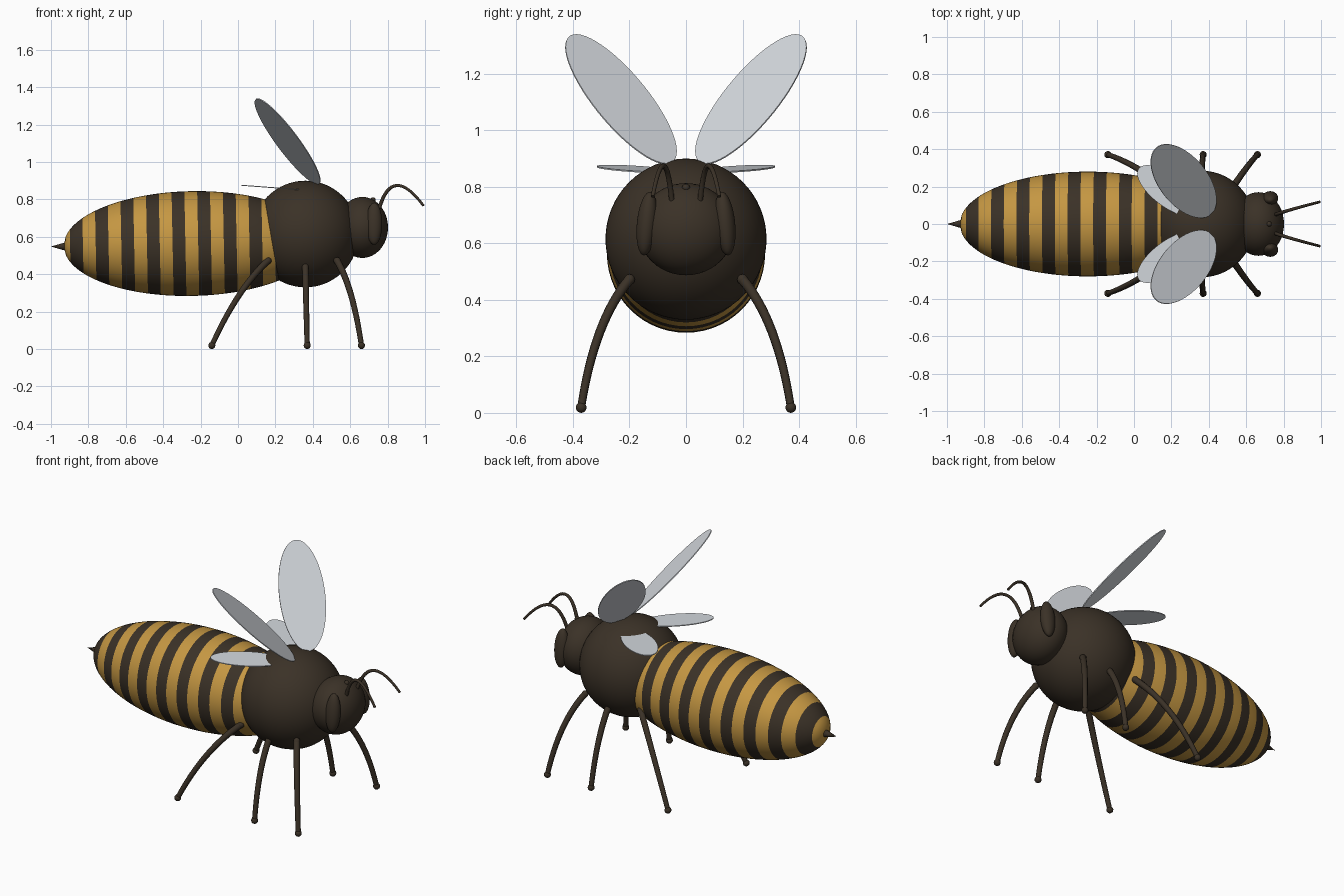
import bpy, bmesh, math
from mathutils import Vector, Matrix

if "Cube" in bpy.data.objects:
    bpy.data.objects.remove(bpy.data.objects["Cube"])


def material(name, rgb):
    m = bpy.data.materials.new(name)
    m.diffuse_color = (*rgb, 1)
    m.use_nodes = True
    m.node_tree.nodes["Principled BSDF"].inputs["Base Color"].default_value = m.diffuse_color
    return m


DARK = material("dark brown", (0.043, 0.031, 0.020))
GOLD = material("golden yellow", (0.56, 0.31, 0.055))
WING = material("pale wing grey", (0.66, 0.69, 0.73))


def add_mesh(name, bm, mats, smooth=True):
    bmesh.ops.recalc_face_normals(bm, faces=bm.faces)
    for f in bm.faces:
        f.smooth = smooth
    me = bpy.data.meshes.new(name)
    bm.to_mesh(me)
    bm.free()
    for m in mats:
        me.materials.append(m)
    ob = bpy.data.objects.new(name, me)
    bpy.context.collection.objects.link(ob)
    return ob


def ellipsoid(name, centre, radii, rot_x=0.0, seg=40, rings=24):
    bm = bmesh.new()
    mat = (Matrix.Translation(centre) @ Matrix.Rotation(rot_x, 4, 'X')
           @ Matrix.Diagonal((*radii, 1)))
    bmesh.ops.create_uvsphere(bm, u_segments=seg, v_segments=rings, radius=1, matrix=mat)
    return add_mesh(name, bm, [DARK])


def bent_tube(name, p0, p1, p2, r0, r1, n=16):
    # tapered tube along a quadratic curve
    cu = bpy.data.curves.new(name, 'CURVE')
    cu.dimensions = '3D'
    cu.bevel_depth = 1.0
    cu.bevel_resolution = 3
    cu.use_fill_caps = True
    sp = cu.splines.new('POLY')
    sp.points.add(n)
    for i, pt in enumerate(sp.points):
        t = i / n
        p = Vector(p0) * (1 - t) ** 2 + Vector(p1) * 2 * t * (1 - t) + Vector(p2) * t * t
        pt.co = (*p, 1)
        pt.radius = r0 + (r1 - r0) * t
    sp.use_smooth = True
    cu.materials.append(DARK)
    ob = bpy.data.objects.new(name, cu)
    bpy.context.collection.objects.link(ob)
    bpy.ops.object.select_all(action='DESELECT')
    ob.select_set(True)
    bpy.context.view_layer.objects.active = ob
    bpy.ops.object.convert(target='MESH')


def wing(name, centre, long_axis, normal, a, b, side):
    # thin elliptical plate
    flip = Matrix.Diagonal((1, side, 1, 1))
    z = Vector(normal).normalized()
    x = Vector(long_axis)
    x = (x - z * x.dot(z)).normalized()
    y = z.cross(x)
    basis = Matrix((x, y, z)).transposed().to_4x4()
    mat = flip @ Matrix.Translation(centre) @ basis @ Matrix.Diagonal((a, b, 1, 1))
    bm = bmesh.new()
    bmesh.ops.create_cone(bm, cap_ends=True, segments=56, radius1=1, radius2=1,
                          depth=0.005, matrix=mat)
    add_mesh(name, bm, [WING], smooth=False)


# abdomen: lathed ellipsoid, stripes follow the rings
A, R, STEPS, SEG = 0.685, 0.28, 120, 56
bm = bmesh.new()
prev = None
for i in range(STEPS + 1):
    u = -A + 2 * A * i / STEPS
    r = R * math.sqrt(max(0, 1 - (u / A) ** 2))
    if i in (0, STEPS):
        ring = [bm.verts.new((u, 0, 0))] * SEG
    else:
        ring = [bm.verts.new((u, r * math.cos(2 * math.pi * k / SEG),
                              r * math.sin(2 * math.pi * k / SEG))) for k in range(SEG)]
    if prev:
        mid = u - A / STEPS
        dark = math.cos(2 * math.pi * mid / (A / 5)) < 0
        for k in range(SEG):
            j = (k + 1) % SEG
            corners = list(dict.fromkeys((prev[k], prev[j], ring[j], ring[k])))
            bm.faces.new(corners).material_index = int(dark)
    prev = ring
bmesh.ops.transform(bm, matrix=Matrix.Translation((-0.247, 0, 0.564))
                    @ Matrix.Rotation(-0.02, 4, 'Y'), verts=bm.verts)
add_mesh("abdomen", bm, [GOLD, DARK])

# sting
bm = bmesh.new()
bmesh.ops.create_cone(bm, cap_ends=True, segments=20, radius1=0.026, radius2=0, depth=0.09,
                      matrix=Matrix.Translation((-0.955, 0, 0.548))
                      @ Matrix.Rotation(-math.pi / 2, 4, 'Y'))
add_mesh("sting", bm, [DARK])

# thorax, head and the small top eye
ellipsoid("thorax", (0.36, 0, 0.615), (0.285, 0.285, 0.285), seg=56, rings=32)
ellipsoid("head", (0.665, 0, 0.65), (0.137, 0.17, 0.163))
ellipsoid("top_eye", (0.722, 0, 0.797), (0.014, 0.014, 0.014), seg=16, rings=10)

# base x, bend x and foot x for each leg
LEGS = {"front": (0.53, 0.615, 0.66), "middle": (0.36, 0.362, 0.37), "hind": (0.16, 0.0, -0.14)}

for side, label in ((1, "left"), (-1, "right")):
    ellipsoid(f"{label}_eye", (0.728, side * 0.138, 0.67), (0.043, 0.036, 0.113),
              rot_x=side * 0.1, seg=28, rings=18)
    bent_tube(f"{label}_antenna", (0.755, side * 0.05, 0.752), (0.825, side * 0.075, 0.99),
              (0.992, side * 0.118, 0.766), 0.010, 0.007)
    for pos, (bx, cx, fx) in LEGS.items():
        base, foot = (bx, side * 0.2, 0.472), (fx, side * 0.371, 0.019)
        bent_tube(f"{label}_{pos}_leg", base, (cx, side * 0.324, 0.327), foot, 0.018, 0.014)
        ellipsoid(f"{label}_{pos}_hip", base, (0.019,) * 3, seg=16, rings=10)
        ellipsoid(f"{label}_{pos}_foot", foot, (0.019,) * 3, seg=16, rings=10)
    wing(f"{label}_forewing", (0.265, 0.23, 1.11), (-0.477, 0.522, 0.707),
         (0.614, -0.374, 0.693), 0.323, 0.132, side)
    wing(f"{label}_hindwing", (0.185, 0.177, 0.863), (-0.8, 0.6, 0.06),
         (0.075, 0.0, 1.0), 0.2, 0.085, side)
